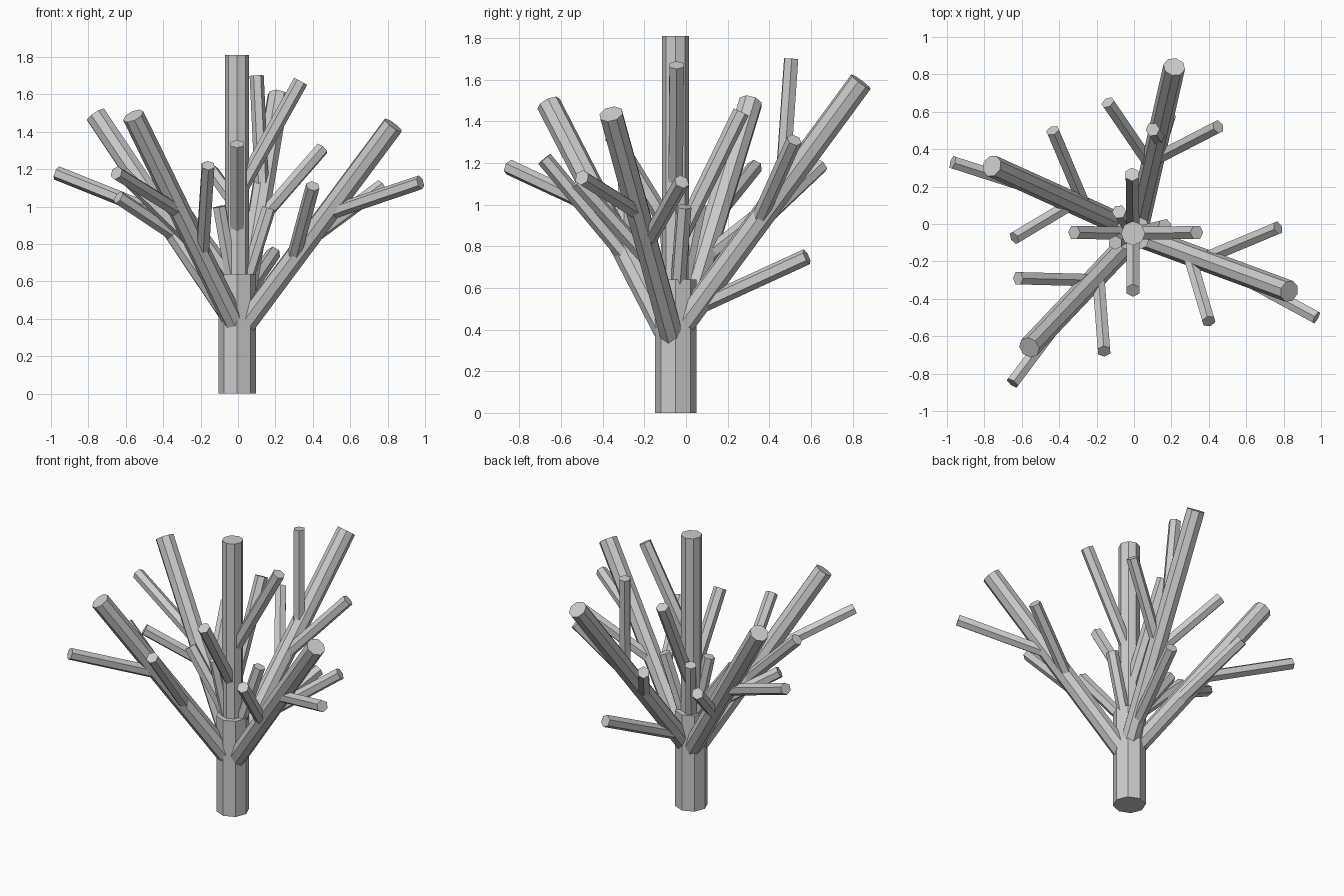
import bpy, math
from mathutils import Vector


def limb(name, start, end, r, sides=8):
    """Straight flat-shaded prism from start to end."""
    a, b = Vector(start), Vector(end)
    d = b - a
    bpy.ops.mesh.primitive_cylinder_add(vertices=sides, radius=r, depth=d.length,
                                        location=(a + b) / 2)
    ob = bpy.context.object
    ob.name = name
    ob.rotation_euler = d.to_track_quat('Z', 'Y').to_euler()
    return ob


# Trunk: thick stump and thinner leader
CX, CY = -0.005, -0.05
limb("trunk", (CX, CY, 0), (CX, CY, 0.64), 0.1)
limb("leader", (CX, CY, 0.55), (CX, CY, 1.81), 0.065)

# Four main branches, each with twigs given as (fraction along branch, tip)
mains = [
    ("right", (0.03, -0.065, 0.36), (0.83, -0.36, 1.435),
     [(0.33, (0.40, -0.52, 1.11)), (0.42, (0.77, -0.02, 1.11)), (0.56, (0.975, -0.50, 1.13))]),
    ("left", (-0.01, -0.03, 0.37), (-0.76, 0.31, 1.49),
     [(0.33, (-0.435, 0.50, 1.07)), (0.42, (-0.64, -0.075, 1.05)), (0.52, (-0.97, 0.33, 1.18))]),
    ("front", (-0.01, -0.08, 0.36), (-0.56, -0.66, 1.485),
     [(0.33, (-0.16, -0.68, 1.22)), (0.38, (-0.62, -0.29, 1.18)), (0.54, (-0.65, -0.85, 1.18))]),
    ("back", (0.02, -0.02, 0.42), (0.215, 0.84, 1.59),
     [(0.38, (-0.14, 0.65, 1.19)), (0.42, (0.45, 0.52, 1.31)), (0.56, (0.10, 0.505, 1.70))]),
]
for name, a, b, twigs in mains:
    limb(name + "_branch", a, b, 0.059)
    for i, (t, tip) in enumerate(twigs):
        limb(f"{name}_twig_{i + 1}", Vector(a).lerp(Vector(b), t), tip, 0.038, 6)

# Twigs growing from the leader: (start height, tip)
for i, (z, tip) in enumerate([
    (1.06, (0.335, -0.045, 1.67)),
    (0.80, (-0.01, 0.265, 1.445)),
    (0.84, (-0.005, -0.355, 1.335)),
    (0.58, (-0.32, -0.045, 1.01)),
]):
    limb(f"leader_twig_{i + 1}", (CX, CY, z), tip, 0.04, 6)

# Short shoots from the top of the stump, and one low side branch
for i, tip in enumerate([(-0.08, 0.065, 1.0), (-0.10, -0.10, 1.0), (0.165, -0.01, 0.99)]):
    limb(f"shoot_{i + 1}", (CX, CY, 0.45), tip, 0.038, 6)
limb("low_branch", (0.0, -0.03, 0.47), (0.19, 0.58, 0.75), 0.039, 6)
